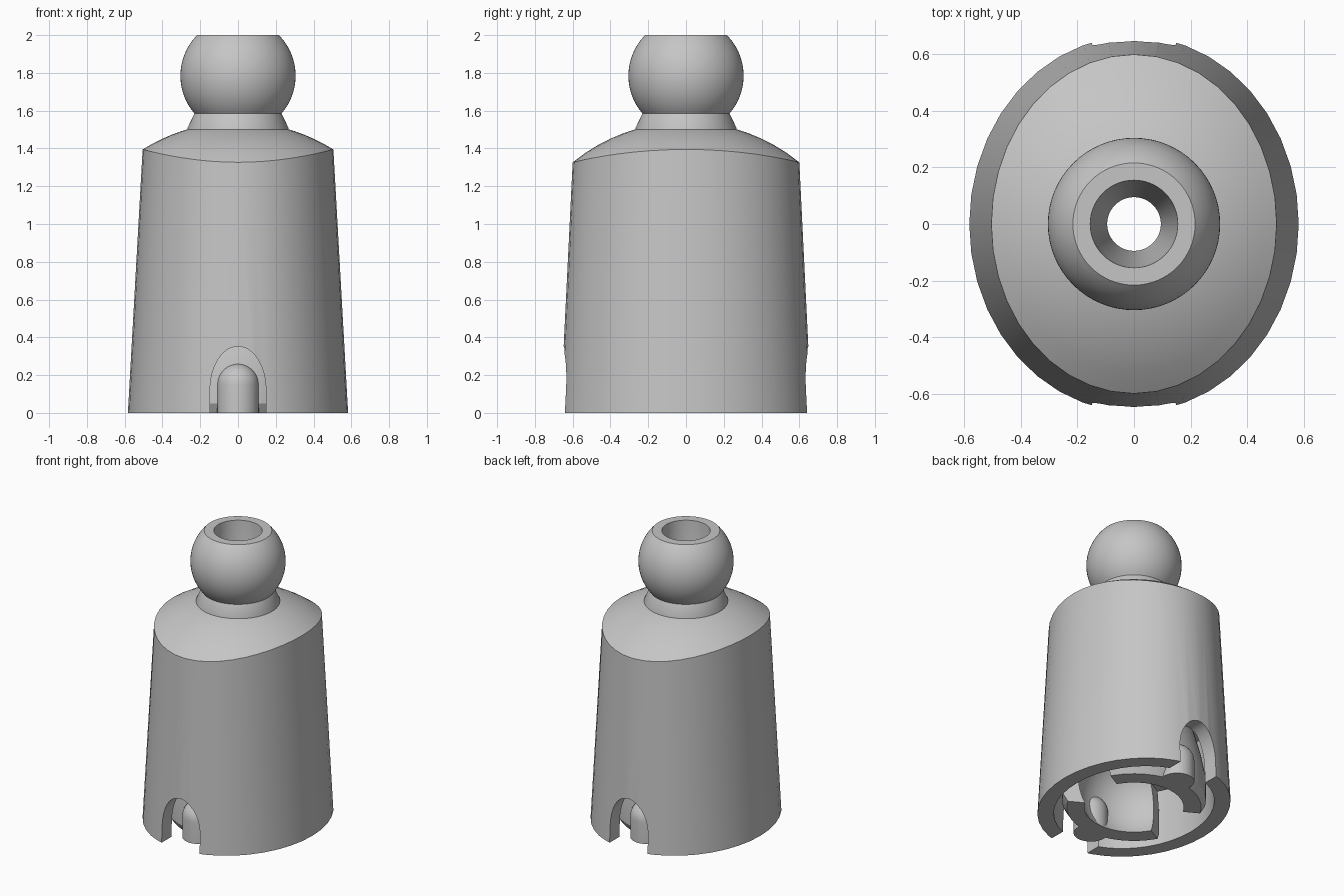
import bpy, bmesh, math
from math import sin, cos, pi, sqrt, hypot, radians

default = bpy.data.objects.get("Cube")
if default:
    bpy.data.objects.remove(default)

grey = bpy.data.materials.new("plain grey")
grey.use_nodes = True
color = (0.56, 0.56, 0.56, 1)
grey.diffuse_color = color
grey.node_tree.nodes["Principled BSDF"].inputs["Base Color"].default_value = color


def finish(name, bm):
    bmesh.ops.recalc_face_normals(bm, faces=bm.faces)
    me = bpy.data.meshes.new(name)
    bm.to_mesh(me)
    bm.free()
    ob = bpy.data.objects.new(name, me)
    bpy.context.collection.objects.link(ob)
    me.materials.append(grey)
    return ob


def lathe(name, profile, segs):
    """Closed loop of (rx, ry, z) swept round z; z may be a function of radius."""
    bm = bmesh.new()
    rings = []
    for rx, ry, z in profile:
        ring = []
        for i in range(segs):
            a = 2 * pi * i / segs
            x, y = rx * cos(a), ry * sin(a)
            ring.append(bm.verts.new((x, y, z(hypot(x, y)) if callable(z) else z)))
        rings.append(ring)
    for k, ring in enumerate(rings):
        nxt = rings[(k + 1) % len(rings)]
        for i in range(segs):
            j = (i + 1) % segs
            bm.faces.new((ring[i], ring[j], nxt[j], nxt[i]))
    return finish(name, bm)


def prism(name, points, y0, y1):
    """Outline in x, z extruded along y."""
    bm = bmesh.new()
    face = bm.faces.new([bm.verts.new((x, y0, z)) for x, z in points])
    top = bmesh.ops.extrude_face_region(bm, geom=[face])["geom"]
    bmesh.ops.translate(bm, vec=(0, y1 - y0, 0),
                        verts=[v for v in top if isinstance(v, bmesh.types.BMVert)])
    return finish(name, bm)


def cut(ob, cutter):
    cutter.hide_render = True
    mod = ob.modifiers.new("cut", "BOOLEAN")
    mod.operation, mod.solver, mod.object = "DIFFERENCE", "EXACT", cutter
    bpy.context.view_layer.objects.active = ob
    bpy.ops.object.modifier_apply(modifier=mod.name)
    bpy.data.objects.remove(cutter)


def smooth(ob, angle=28):
    bpy.ops.object.select_all(action="DESELECT")
    ob.select_set(True)
    bpy.context.view_layer.objects.active = ob
    bpy.ops.object.shade_smooth_by_angle(angle=radians(angle))


# Tapered oval shell with a domed shoulder, hollow below
def dome(r):
    return 0.59 + sqrt(0.9025 - r * r)


shell = [(0.583, 0.665, 0), (0.505, 0.60, dome)]
for i in range(1, 7):
    t = i / 6
    shell.append((0.505 + (0.20 - 0.505) * t, 0.60 + (0.20 - 0.60) * t, dome))
shell += [(0.20, 0.20, 0.6), (0.45, 0.53, 0.6), (0.48, 0.56, 0)]
body = lathe("body_shell", shell, 40)

# Arched notches through the front and back walls
arch = [(0.148, -0.1)] + [(0.148 * cos(pi * i / 24), 0.12 + 0.232 * sin(pi * i / 24))
                          for i in range(25)] + [(-0.148, -0.1)]
for s in (-1, 1):
    cut(body, prism("notch_cutter", arch, s * 0.45, s * 0.8))
smooth(body)

# Neck and ball with a flat top and a tapering bore
ball_r, ball_z = 0.305, 1.785
low, high = math.asin(-0.2 / ball_r), math.asin(0.215 / ball_r)
ball = [(0.268, 1.47), (0.268, 1.507), (0.231, 1.585)]
for i in range(25):
    a = low + (high - low) * i / 24
    ball.append((ball_r * cos(a), ball_z + ball_r * sin(a)))
ball += [(0.155, 2.0), (0.148, 1.85), (0.095, 1.5), (0.095, 1.47)]
smooth(lathe("neck_and_ball", [(r, r, z) for r, z in ball], 64))

# Bore lining between the ball and the socket
bore = [(0.095, 0.5), (0.21, 0.5), (0.21, 1.48), (0.095, 1.48)]
smooth(lathe("bore_tube", [(r, r, z) for r, z in bore], 64))

# Inner spherical socket, split into front and back jaws
sock_r, sock_z = 0.36, 0.17
end = math.acos(0.095 / sock_r)
socket = [(0.43, 0.0), (0.46, 0.05), (0.46, 0.2), (0.43, 0.36), (0.36, 0.62), (0.095, 0.62)]
start = math.asin(-sock_z / sock_r)
for i in range(21):
    a = end + (start - end) * i / 20
    socket.append((sock_r * cos(a), sock_z + sock_r * sin(a)))
jaws = lathe("socket_jaws", [(r, r, z) for r, z in socket], 64)

# Side gaps between the jaws, with slanted inner edges
for s in (-1, 1):
    bm = bmesh.new()
    wedge = [(0.1, 0.07), (0.3, 0.17), (0.6, 0.34), (0.6, -0.34), (0.3, -0.17), (0.1, -0.07)]
    face = bm.faces.new([bm.verts.new((s * x, y, -0.1)) for x, y in wedge])
    top = bmesh.ops.extrude_face_region(bm, geom=[face])["geom"]
    bmesh.ops.translate(bm, vec=(0, 0, 0.45),
                        verts=[v for v in top if isinstance(v, bmesh.types.BMVert)])
    cut(jaws, finish("gap_cutter", bm))
smooth(jaws)

# Rounded fingers on the jaws that show in the notches
for s, side in ((-1, "front"), (1, "back")):
    bm = bmesh.new()
    bmesh.ops.create_uvsphere(bm, u_segments=32, v_segments=16, radius=0.11)
    below = [v for v in bm.verts if v.co.z < -0.001]
    bmesh.ops.delete(bm, geom=below, context="VERTS")
    rim = [e for e in bm.edges if e.is_boundary]
    skirt = bmesh.ops.extrude_edge_only(bm, edges=rim)["geom"]
    bottom = [v for v in skirt if isinstance(v, bmesh.types.BMVert)]
    for v in bottom:
        v.co.z = -0.15
    bmesh.ops.holes_fill(bm, edges=[e for e in bm.edges if e.is_boundary])
    bmesh.ops.translate(bm, vec=(0, s * 0.43, 0.15), verts=bm.verts)
    smooth(finish(side + "_finger", bm))
